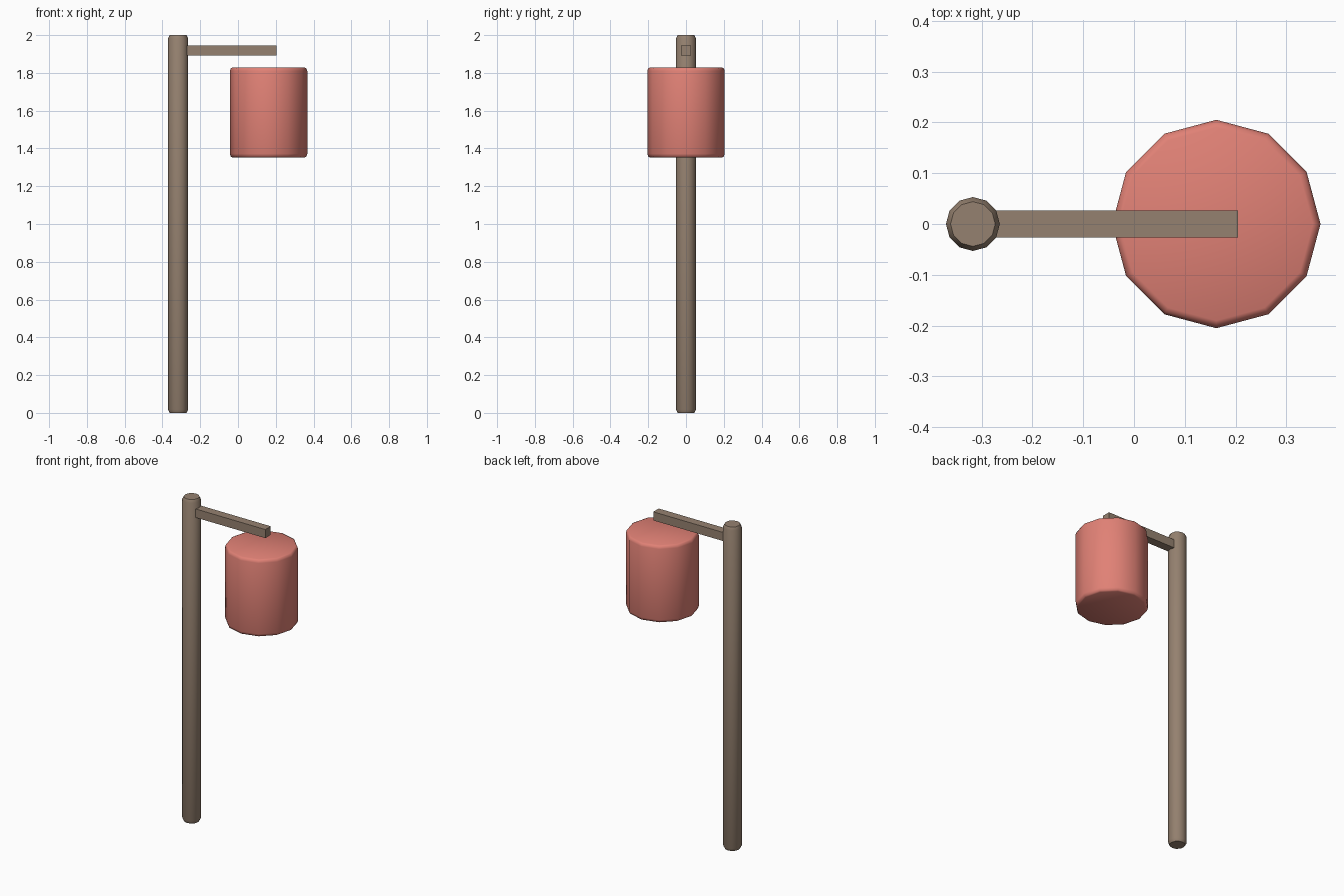
import bpy, bmesh, math

if "Cube" in bpy.data.objects:
    bpy.data.objects.remove(bpy.data.objects["Cube"])


def material(name, rgb):
    m = bpy.data.materials.new(name)
    m.diffuse_color = (*rgb, 1)
    m.use_nodes = True
    m.node_tree.nodes["Principled BSDF"].inputs["Base Color"].default_value = m.diffuse_color
    return m


wood = material("wood", (0.30, 0.22, 0.16))
red = material("red_cover", (0.75, 0.22, 0.18))


def finish(name, bm, mat, angle=None):
    bmesh.ops.recalc_face_normals(bm, faces=bm.faces)
    me = bpy.data.meshes.new(name)
    bm.to_mesh(me)
    bm.free()
    ob = bpy.data.objects.new(name, me)
    bpy.context.collection.objects.link(ob)
    me.materials.append(mat)
    if angle:
        bpy.ops.object.select_all(action='DESELECT')
        ob.select_set(True)
        bpy.context.view_layer.objects.active = ob
        bpy.ops.object.shade_smooth_by_angle(angle=math.radians(angle))
    return ob


def turned(name, x, profile, mat, angle, sides=12):
    """Closed column from (radius, z) rings, with a corner on the x axis."""
    bm = bmesh.new()
    rings = []
    for r, z in profile:
        rings.append([bm.verts.new((x + r * math.cos(i * math.tau / sides),
                                    r * math.sin(i * math.tau / sides), z))
                      for i in range(sides)])
    for a, b in zip(rings, rings[1:]):
        for i in range(sides):
            j = (i + 1) % sides
            bm.faces.new((a[i], a[j], b[j], b[i]))
    bm.faces.new(rings[0][::-1])
    bm.faces.new(rings[-1])
    return finish(name, bm, mat, angle)


# Upright post with chamfered ends
turned("post", -0.317, [(0.044, 0), (0.053, 0.018), (0.053, 1.982), (0.044, 2)], wood, 35)

# Hanging padded bag with softened rims
turned("bag", 0.162, [(0.190, 1.352), (0.200, 1.357), (0.205, 1.372),
                      (0.205, 1.810), (0.200, 1.824), (0.190, 1.829)], red, 50)

# Square arm reaching from the post over the bag
bm = bmesh.new()
bmesh.ops.create_cube(bm, size=1)
for v in bm.verts:
    v.co = (-0.037 + v.co.x * 0.484, v.co.y * 0.053, 1.918 + v.co.z * 0.053)
finish("arm", bm, wood)
